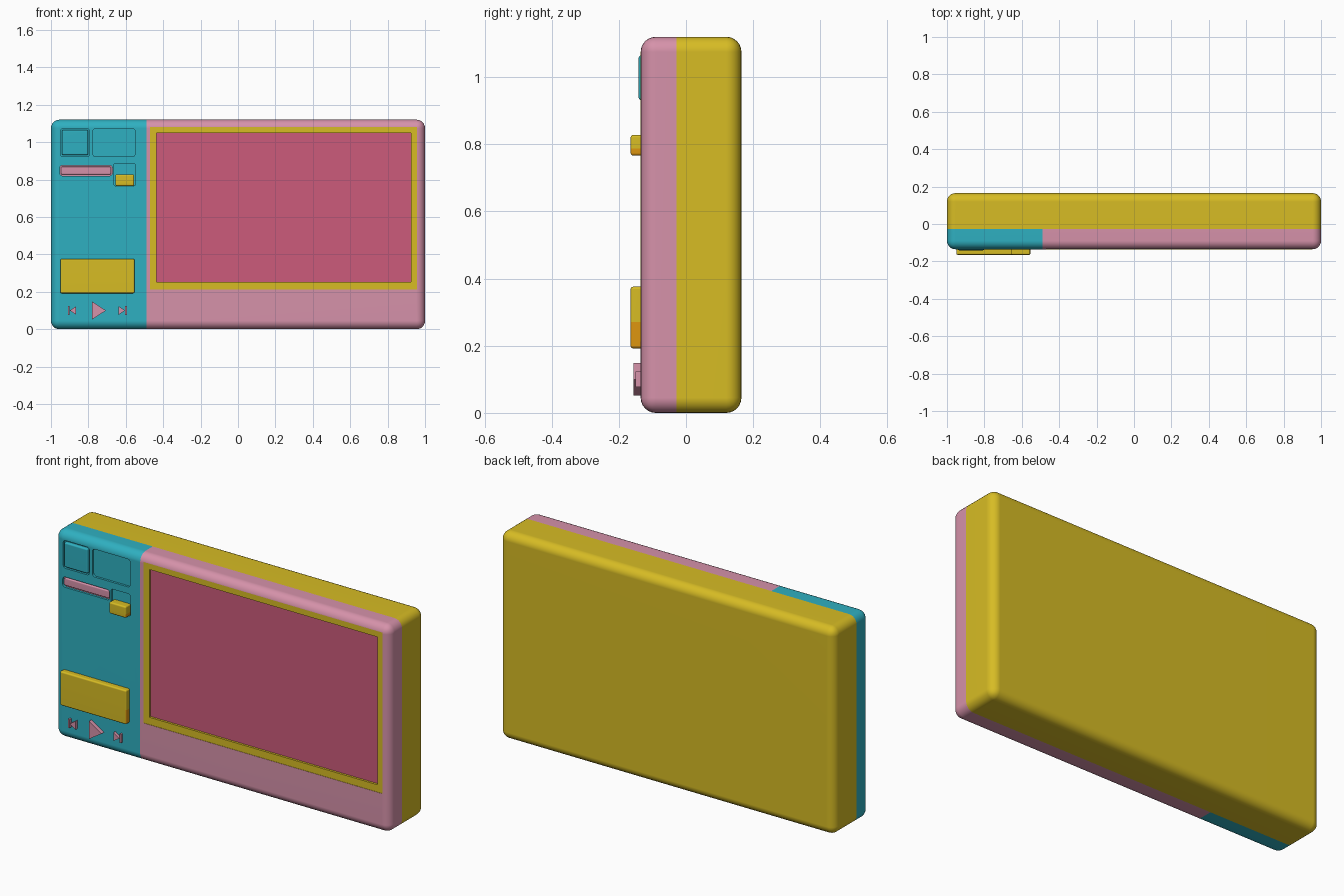
import bpy, bmesh, math
from mathutils import Vector

if "Cube" in bpy.data.objects:
    bpy.data.objects.remove(bpy.data.objects["Cube"])


def lin(c):
    c /= 255
    return c / 12.92 if c <= 0.04045 else ((c + 0.055) / 1.055) ** 2.4


COLOURS = [("yellow", (215, 188, 36)), ("teal", (47, 176, 193)), ("pink", (214, 146, 170)),
           ("screen rose", (204, 91, 123)), ("amber", (222, 150, 15))]
YELLOW, TEAL, PINK, ROSE, AMBER = range(5)
MATS = []
for name, rgb in COLOURS:
    m = bpy.data.materials.new(name)
    m.diffuse_color = (*[lin(c) for c in rgb], 1)
    m.use_nodes = True
    m.node_tree.nodes["Principled BSDF"].inputs["Base Color"].default_value = m.diffuse_color
    MATS.append(m)

FRONT = -0.135   # y of the case front


def finish(name, bm, hidden=False):
    bmesh.ops.recalc_face_normals(bm, faces=bm.faces)
    me = bpy.data.meshes.new(name)
    bm.to_mesh(me)
    bm.free()
    for m in MATS:
        me.materials.append(m)
    ob = bpy.data.objects.new(name, me)
    bpy.context.collection.objects.link(ob)
    ob.hide_render = hidden
    return ob


def smooth(ob):
    bpy.ops.object.select_all(action='DESELECT')
    ob.select_set(True)
    bpy.context.view_layer.objects.active = ob
    bpy.ops.object.shade_smooth_by_angle(angle=math.radians(35))
    wn = ob.modifiers.new("weighted normals", 'WEIGHTED_NORMAL')
    wn.keep_sharp = True


def box(x0, x1, y0, y1, z0, z1, r=0, seg=4, only_y=False):
    bm = bmesh.new()
    bmesh.ops.create_cube(bm, size=1)
    for v in bm.verts:
        v.co = Vector(((x0 + x1) / 2 + v.co.x * (x1 - x0), (y0 + y1) / 2 + v.co.y * (y1 - y0),
                       (z0 + z1) / 2 + v.co.z * (z1 - z0)))
    if r:
        edges = [e for e in bm.edges
                 if not only_y or abs(e.verts[0].co.y - e.verts[1].co.y) > 1e-5]
        bmesh.ops.bevel(bm, geom=edges, offset=r, segments=seg, profile=0.5, affect='EDGES')
    bm.normal_update()
    return bm


def split(bm, co, no):
    bmesh.ops.bisect_plane(bm, geom=bm.verts[:] + bm.edges[:] + bm.faces[:],
                           plane_co=co, plane_no=no)


# Case: rounded slab, yellow back, teal and pink front
bm = box(-1, 1, FRONT, 0.165, 0, 1.12, 0.045, 6)
split(bm, (0, -0.028, 0), (0, 1, 0))
split(bm, (-0.49, 0, 0), (1, 0, 0))
for f in bm.faces:
    c = f.calc_center_median()
    f.material_index = YELLOW if c.y > -0.028 else TEAL if c.x < -0.49 else PINK
case = finish("case", bm)

# Pockets in the front: x0, x1, z0, z1, depth, corner radius, wall colour, floor colour
POCKETS = [
    (-0.47, 0.957, 0.213, 1.082, 0.002, 0, YELLOW, YELLOW),   # screen frame
    (-0.437, 0.925, 0.252, 1.05, 0.014, 0, YELLOW, ROSE),     # screen
    (-0.95, -0.793, 0.923, 1.073, 0.012, 0.015, TEAL, TEAL),  # left key
    (-0.776, -0.55, 0.923, 1.073, 0.012, 0.015, TEAL, TEAL),  # right key
    (-0.953, -0.672, 0.82, 0.876, 0.012, 0.015, TEAL, PINK),  # slot
    (-0.665, -0.548, 0.766, 0.886, 0.012, 0.012, TEAL, TEAL)]  # switch bed
cutters = []
for x0, x1, z0, z1, d, r, wall, floor in POCKETS:
    bm = box(x0, x1, FRONT - 0.1, FRONT + d, z0, z1, r, 4, True)
    for f in bm.faces:
        f.material_index = floor if f.normal.y > 0.5 else wall
    cut = finish("cutter", bm, True)
    cutters.append(cut)
    mod = case.modifiers.new("pocket", 'BOOLEAN')
    mod.operation = 'DIFFERENCE'
    mod.object = cut
    mod.solver = 'EXACT'
bpy.context.view_layer.update()
cut_mesh = bpy.data.meshes.new_from_object(
    case.evaluated_get(bpy.context.evaluated_depsgraph_get()))
case.modifiers.clear()
case.data = cut_mesh
for c in cutters:
    bpy.data.objects.remove(c)
smooth(case)


# Raised keys and switch
def key(name, x0, x1, y0, z0, z1, r, mat, amber_below=None):
    bm = box(x0, x1, y0, FRONT + 0.02, z0, z1, r, 3)
    if amber_below:
        split(bm, (0, 0, amber_below), (0, 0, 1))
    for f in bm.faces:
        low = amber_below and f.calc_center_median().z < amber_below
        f.material_index = AMBER if low and f.normal.x > 0.5 else mat
    smooth(finish(name, bm))


key("left_key", -0.942, -0.801, FRONT - 0.006, 0.931, 1.065, 0.008, TEAL)
key("slot_bar", -0.946, -0.679, FRONT + 0.003, 0.827, 0.869, 0.006, PINK)
key("slide_switch", -0.656, -0.555, -0.165, 0.766, 0.828, 0.008, YELLOW, 0.787)
key("large_button", -0.95, -0.553, -0.165, 0.192, 0.376, 0.008, YELLOW, 0.27)


# Playback symbols: extruded flat outlines
def symbol(name, outlines, y0):
    bm = bmesh.new()
    for pts in outlines:
        f = bm.faces.new([bm.verts.new((x, FRONT + 0.005, z)) for x, z in pts])
        ext = bmesh.ops.extrude_face_region(bm, geom=[f], use_keep_orig=True)
        for v in ext["geom"]:
            if isinstance(v, bmesh.types.BMVert):
                v.co.y = y0
    for f in bm.faces:
        f.material_index = PINK
    finish(name, bm)


symbol("play_symbol", [[(-0.78, 0.052), (-0.78, 0.148), (-0.706, 0.1)]], -0.157)
for name, cx, s in (("back_symbol", -0.887, -1), ("forward_symbol", -0.616, 1)):
    tri = [(cx - s * 0.022, 0.077), (cx - s * 0.022, 0.123), (cx + s * 0.012, 0.1)]
    bar = [(cx + s * 0.013, 0.077), (cx + s * 0.013, 0.123),
           (cx + s * 0.022, 0.123), (cx + s * 0.022, 0.077)]
    symbol(name, [tri, bar], -0.151)
